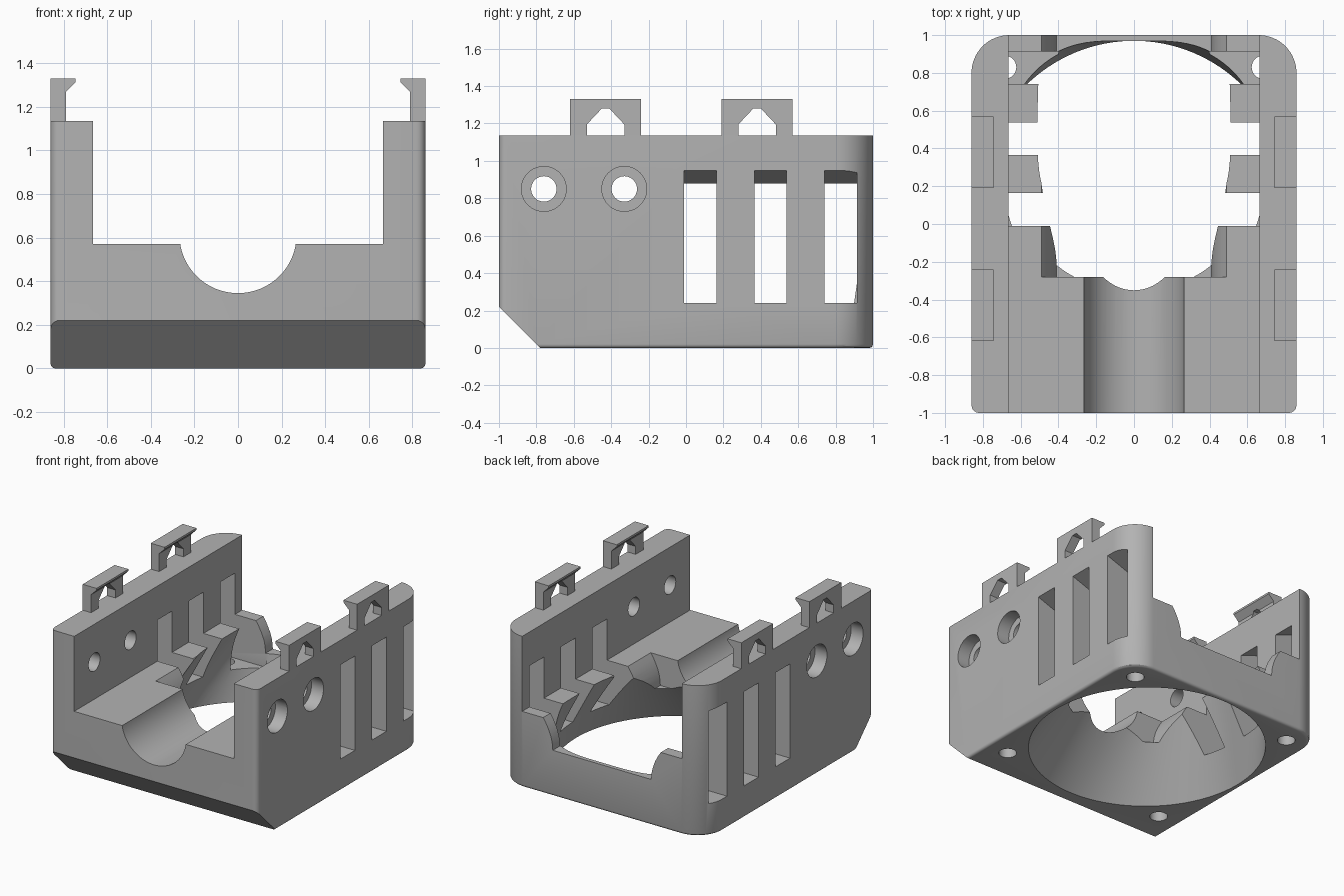
import bpy, bmesh, math
from mathutils import Vector

if "Cube" in bpy.data.objects:
    bpy.data.objects.remove(bpy.data.objects["Cube"])

grey = bpy.data.materials.new("plain grey")
grey.use_nodes = True
colour = (0.45, 0.45, 0.45, 1)
grey.diffuse_color = colour
grey.node_tree.nodes["Principled BSDF"].inputs["Base Color"].default_value = colour

W, TOP, LEDGE, INNER = 0.86, 1.135, 0.57, 0.665


def make(name, bm):
    bmesh.ops.recalc_face_normals(bm, faces=bm.faces)
    mesh = bpy.data.meshes.new(name)
    bm.to_mesh(mesh)
    bm.free()
    mesh.materials.append(grey)
    ob = bpy.data.objects.new(name, mesh)
    bpy.context.collection.objects.link(ob)
    return ob


def loft(name, rings):
    """Closed solid through rings of equal length."""
    bm = bmesh.new()
    rows = [[bm.verts.new(p) for p in ring] for ring in rings]
    n = len(rows[0])
    for a, b in zip(rows, rows[1:]):
        for i in range(n):
            j = (i + 1) % n
            bm.faces.new((a[i], a[j], b[j], b[i]))
    bm.faces.new(rows[0])
    bm.faces.new(rows[-1])
    return make(name, bm)


def prism(name, profile, axis, lo, hi):
    """Extrude a 2D profile along x, y or z."""
    place = {"x": lambda a, b, d: (d, a, b),
             "y": lambda a, b, d: (a, d, b),
             "z": lambda a, b, d: (a, b, d)}[axis]
    return loft(name, [[place(a, b, d) for a, b in profile] for d in (lo, hi)])


def circle(a, b, r, n=40):
    return [(a + r * math.cos(2 * math.pi * i / n),
             b + r * math.sin(2 * math.pi * i / n)) for i in range(n)]


def cut(ob, cutter):
    mod = ob.modifiers.new("cut", "BOOLEAN")
    mod.operation, mod.solver, mod.object = "DIFFERENCE", "EXACT", cutter
    bpy.context.view_layer.objects.active = ob
    bpy.ops.object.modifier_apply(modifier=mod.name)
    bpy.data.objects.remove(cutter)


# Outer shell: large back corners, small front corners, soft bottom edge
def corner(sx, sy, r, start, n):
    cx, cy = sx * (W - r), sy * (1 - r)
    return [(cx + r * math.cos(start + math.pi / 2 * i / n),
             cy + r * math.sin(start + math.pi / 2 * i / n)) for i in range(n + 1)]


outline = (corner(1, 1, 0.2, 0, 16) + corner(-1, 1, 0.2, math.pi / 2, 16)
           + corner(-1, -1, 0.04, math.pi, 5) + corner(1, -1, 0.04, math.pi * 1.5, 5))
rings = []
for inset, z in ((0.02, 0), (0.01, 0.003), (0.003, 0.01), (0, 0.02), (0, TOP)):
    rings.append([(x * (1 - inset / W), y * (1 - inset), z) for x, y in outline])
body = loft("housing", rings)

# Front bottom chamfer
cut(body, prism("chamfer_cutter", [(-1.1, 0.32), (-1.1, -0.1), (-0.68, -0.1)], "x", -1, 1))

# Open space between the side walls
cut(body, prism("bay_cutter", [(-INNER, LEDGE), (INNER, LEDGE), (INNER, 2), (-INNER, 2)],
                "y", -1.2, 1.2))

# Air funnel: round at the bottom, narrow and boxy at the ledge
def power(v, n):
    return math.copysign(abs(v) ** (2 / n), v)


def funnel_ring(t):
    ring = []
    for i in range(96):
        c, s = math.cos(math.tau * i / 96), math.sin(math.tau * i / 96)
        n = 6 if s > 0 else 2.4
        low = Vector((0.82 * c, 0.14 + 0.83 * s, 0))
        high = Vector((0.51 * power(c, n), 0.42 + 0.55 * power(s, n), LEDGE))
        ring.append(low.lerp(high, t))
    return ring


cut(body, loft("funnel_cutter", [funnel_ring(t) for t in (-0.02, 0.25, 0.5, 0.75, 1.02)]))

# Half-round cradle at the front
cut(body, prism("cradle_cutter", circle(0, 0.614, 0.269, 64), "y", -1.2, 0.2))

# Flared recess through the back wall
flare = [(0.41 + 0.08 * (i / 6) ** 2, 0.345 + 0.225 * i / 6) for i in range(7)] + [(0.49, 0.7)]
cut(body, prism("recess_cutter", flare + [(-x, z) for x, z in reversed(flare)], "y", -0.28, 1.2))

for side in (1, -1):
    # Vent slots with sloping tops
    for y in (-0.01, 0.365, 0.74):
        slot = [(0.4, 0.24), (1, 0.24), (1, 1), (INNER, 0.88), (0.4, 0.88)]
        cut(body, prism("slot_cutter", [(side * x, z) for x, z in slot], "y", y, y + 0.173))
    # Counterbored side holes
    for y in (-0.76, -0.33):
        cut(body, prism("hole_cutter", circle(y, 0.85, 0.068), "x", side * 0.5, side * 1))
        cut(body, prism("bore_cutter", circle(y, 0.85, 0.12), "x", side * 0.76, side * 1))
    # Screw holes underneath
    for y in (0.83, -0.55):
        cut(body, prism("screw_cutter", circle(side * 0.685, y, 0.062, 32), "z", -0.1, 0.36))

# Snap clips with peaked windows
clips = []
hook = [(W, TOP), (W, 1.33), (0.745, 1.33), (0.745, 1.315), (0.79, 1.27), (0.79, TOP)]
for side, label in ((1, "left"), (-1, "right")):
    for y, place in ((-0.43, "front"), (0.38, "back")):
        clip = prism(f"{label}_{place}_clip", [(side * x, z) for x, z in hook],
                     "y", y - 0.19, y + 0.19)
        window = [(-0.1, 1), (0.1, 1), (0.1, 1.195), (0.02, 1.28), (-0.02, 1.28), (-0.1, 1.195)]
        cut(clip, prism("window_cutter", [(y + a, z) for a, z in window],
                        "x", side * 0.5, side * 1))
        clips.append(clip)

# Smooth curved faces, keep hard edges
bpy.ops.object.select_all(action="DESELECT")
for ob in [body] + clips:
    ob.select_set(True)
bpy.context.view_layer.objects.active = body
bpy.ops.object.shade_smooth_by_angle(angle=math.radians(30))
